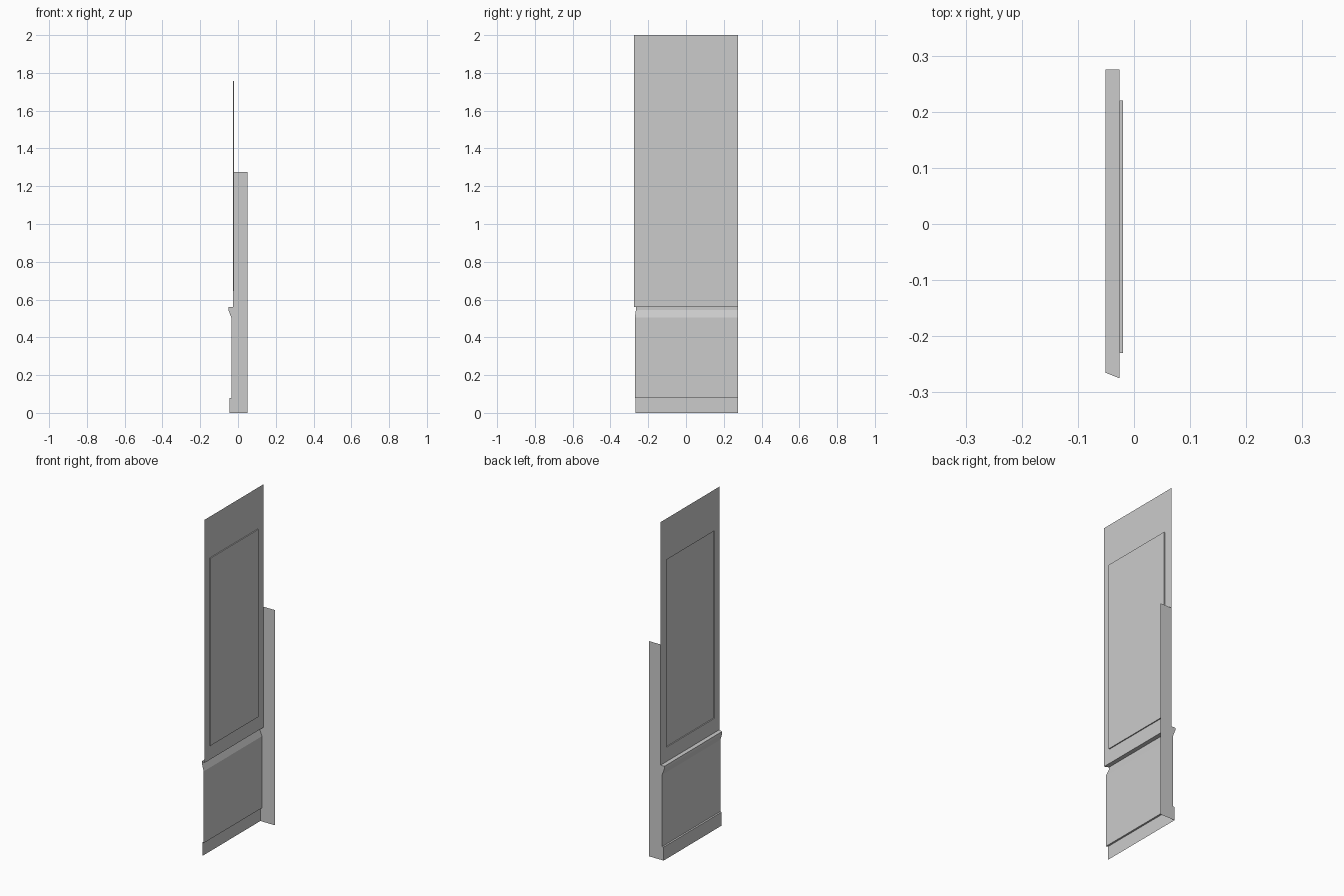
import bpy, bmesh
from mathutils import Vector

cube = bpy.data.objects.get("Cube")
if cube:
    bpy.data.objects.remove(cube, do_unlink=True)

GREY = (0.6, 0.6, 0.6, 1.0)
mat = bpy.data.materials.new("light_grey")
mat.use_nodes = True
mat.diffuse_color = GREY
mat.node_tree.nodes["Principled BSDF"].inputs["Base Color"].default_value = GREY

FACE_X, EDGE_X, HALF_Y, HEIGHT = -0.026, 0.051, 0.275, 2.0
RAIL_Z, FLANGE_TOP = 0.56, 1.275
MITRE = 0.4

# Wainscot cross-section (x, z): chair rail, lower panel, baseboard
rail = [(FACE_X, RAIL_Z), (-0.051, RAIL_Z), (-0.051, 0.545), (-0.0355, 0.505)]
lower = [rail[-1], (-0.0355, 0.08)]
base = [lower[-1], (-0.046, 0.08), (-0.046, 0.0)]


def finish(name, bm):
    mesh = bpy.data.meshes.new(name)
    bm.to_mesh(mesh)
    bm.free()
    mesh.materials.append(mat)
    obj = bpy.data.objects.new(name, mesh)
    bpy.context.collection.objects.link(obj)
    return obj


def strip(name, profile):
    """Sweep a profile along y, mitred at the front end."""
    bm = bmesh.new()
    rows = []
    for x, z in profile:
        front = -HALF_Y + MITRE * (FACE_X - x)
        rows.append([bm.verts.new((x, y, z)) for y in (front, HALF_Y)])
    for a, b in zip(rows, rows[1:]):
        bm.faces.new((a[0], a[1], b[1], b[0]))
    return finish(name, bm)


strip("chair_rail", rail)
strip("lower_panel", lower)
strip("baseboard", base)

# Upper wall sheet with a shallow recessed rectangle
bm = bmesh.new()
corners = [(-HALF_Y, RAIL_Z), (-HALF_Y, HEIGHT), (HALF_Y, HEIGHT), (HALF_Y, RAIL_Z)]
bm.faces.new([bm.verts.new((FACE_X, y, z)) for y, z in corners])
Y0, Y1, Z0, Z1 = -0.23, 0.22, 0.645, 1.756
for axis, cuts in (((0, 1, 0), (Y0, Y1)), ((0, 0, 1), (Z0, Z1))):
    for c in cuts:
        bmesh.ops.bisect_plane(bm, geom=bm.verts[:] + bm.edges[:] + bm.faces[:],
                               plane_co=Vector(axis) * c, plane_no=axis)
centre = [f for f in bm.faces
          if Y0 < f.calc_center_median().y < Y1 and Z0 < f.calc_center_median().z < Z1]
bmesh.ops.inset_individual(bm, faces=centre, thickness=0.0)
bmesh.ops.translate(bm, verts=centre[0].verts[:], vec=(0.006, 0, 0))
bm.normal_update()
if centre[0].normal.x > 0:
    bmesh.ops.reverse_faces(bm, faces=bm.faces[:])
finish("upper_panel", bm)

# Flat return at the back end, following the wainscot outline
bm = bmesh.new()
outline = [(EDGE_X, 0), (EDGE_X, FLANGE_TOP), (FACE_X, FLANGE_TOP)] + rail + lower[1:] + base[1:]
face = bm.faces.new([bm.verts.new((x, HALF_Y, z)) for x, z in outline])
bm.normal_update()
if face.normal.y < 0:
    face.normal_flip()
bmesh.ops.triangulate(bm, faces=[face])
finish("end_return", bm)
